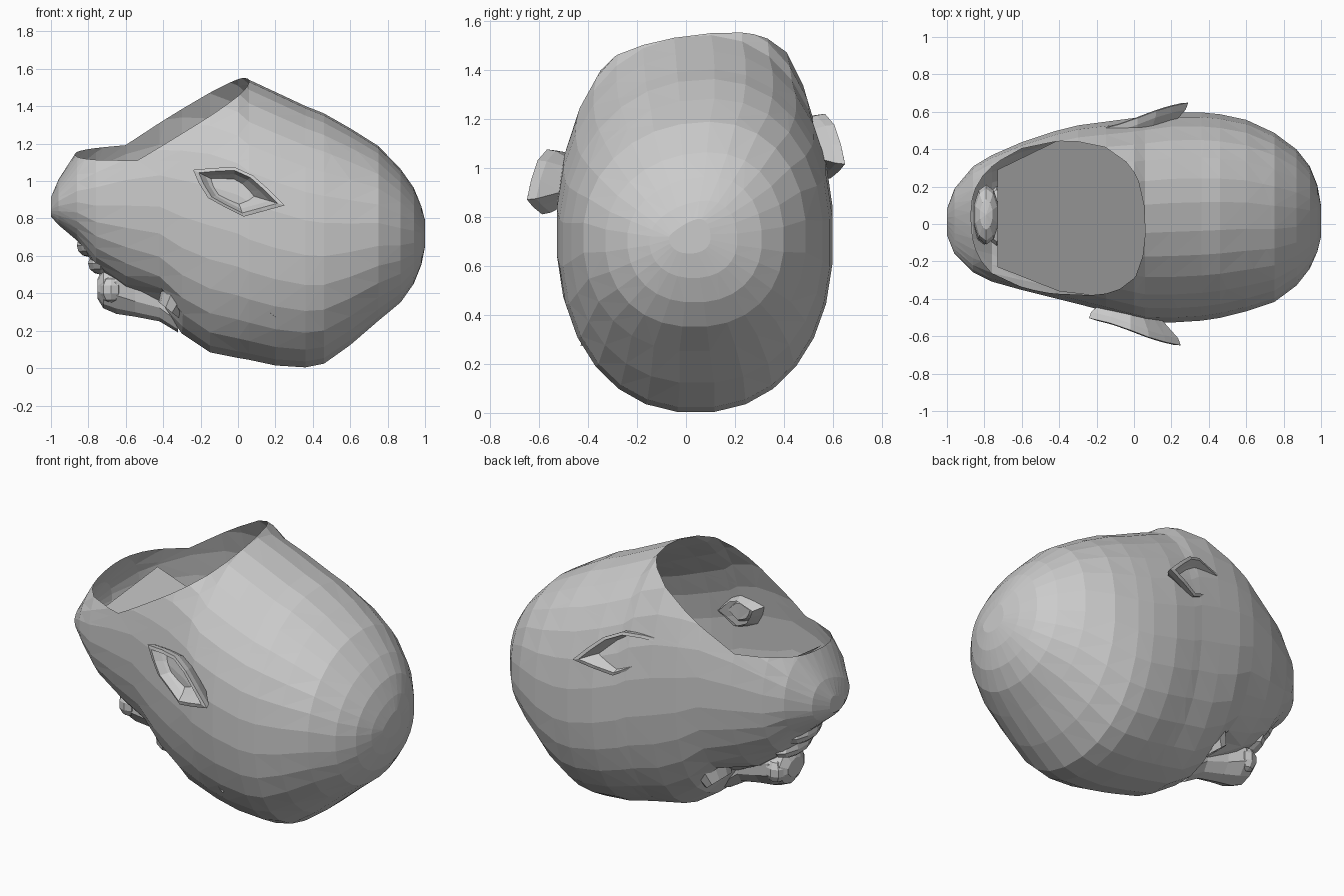
import bpy, bmesh, math
from mathutils import Vector

cube = bpy.data.objects.get("Cube")
if cube:
    bpy.data.objects.remove(cube)

grey = bpy.data.materials.new("plain_grey")
grey.use_nodes = True
grey.diffuse_color = (0.6, 0.6, 0.6, 1)
grey.node_tree.nodes["Principled BSDF"].inputs["Base Color"].default_value = (0.6, 0.6, 0.6, 1)


def finish(bm, name, normals=True):
    if normals:
        bmesh.ops.recalc_face_normals(bm, faces=bm.faces[:])
    mesh = bpy.data.meshes.new(name)
    bm.to_mesh(mesh)
    bm.free()
    mesh.materials.append(grey)
    obj = bpy.data.objects.new(name, mesh)
    bpy.context.collection.objects.link(obj)
    return obj


def bridge(bm, rings):
    for a, b in zip(rings, rings[1:]):
        for i in range(len(a)):
            j = (i + 1) % len(a)
            bm.faces.new((a[i], a[j], b[j], b[i]))


def loft(bm, stations, sides, power, roll=0.0):
    """Rounded cross-sections (x, z low, z high, y low, y high) joined along x."""
    rings = []
    for x, z0, z1, y0, y1 in stations:
        ring = []
        for i in range(sides):
            t = 2 * math.pi * (i + 0.5) / sides
            c, s = math.cos(t), math.sin(t)
            u = math.copysign(abs(c) ** (2 / power), c)
            v = math.copysign(abs(s) ** (2 / power), s)
            y = (y0 + y1) / 2 + u * (y1 - y0) / 2
            z = (z0 + z1) / 2 + v * (z1 - z0) / 2
            ring.append(bm.verts.new((x, y, z + roll * u * max(v, 0))))
        rings.append(ring)
    bridge(bm, rings)
    bm.faces.new(rings[0])
    bm.faces.new(rings[-1])


# Head shell, from chin to back of skull
HEAD = [
    (-1.00, .81, .90, -.06, .08),
    (-.96, .765, 1.00, -.16, .19),
    (-.86, .68, 1.16, -.26, .31),
    (-.76, .54, 1.30, -.31, .37),
    (-.60, .42, 1.46, -.355, .44),
    (-.42, .32, 1.58, -.40, .50),
    (-.30, .18, 1.64, -.43, .53),
    (-.15, .08, 1.66, -.47, .55),
    (.00, .05, 1.60, -.51, .57),
    (.06, .04, 1.54, -.525, .58),
    (.20, .01, 1.475, -.53, .60),
    (.36, .00, 1.40, -.52, .60),
    (.46, .02, 1.36, -.505, .59),
    (.60, .12, 1.28, -.47, .56),
    (.75, .25, 1.185, -.42, .49),
    (.87, .35, 1.06, -.33, .40),
    (.94, .45, .96, -.24, .31),
    (.98, .55, .86, -.15, .21),
    (1.00, .65, .78, -.07, .10),
]
bm = bmesh.new()
loft(bm, HEAD, 28, 2.2, roll=0.04)

# Open neck: remove what lies above two meeting planes
cuts = [(Vector((-.85, 0, 1.14)), Vector((-.03, -.11, 1))),
        (Vector((.03, .1, 1.535)), Vector((-.62, -.16, 1)))]
for point, normal in cuts:
    bmesh.ops.bisect_plane(bm, geom=bm.verts[:] + bm.edges[:] + bm.faces[:],
                           plane_co=point, plane_no=normal)
gone = [f for f in bm.faces if f.calc_center_median().x < .06 and
        all((f.calc_center_median() - p).dot(n) > 1e-4 for p, n in cuts)]
bmesh.ops.delete(bm, geom=gone, context='FACES')

# Shallow eye sockets pushed into the face
for v in bm.verts:
    for side in (-1, 1):
        d = (v.co - Vector((-.38, .05 + side * .17, .34))).length
        if d < .16:
            v.co += Vector((.04, 0, .06)) * (1 - d / .16)
bmesh.ops.triangulate(bm, faces=bm.faces[:])
finish(bm, "head_shell")

# Inner sheet sloping down from the chin, seen through the neck
bm = bmesh.new()
bm.faces.new([bm.verts.new((x, y, 1.06 - .8 * (x + .73) + .1 * y)) for x, y in
              ((-.73, -.23), (-.4, -.36), (.2, -.43), (.2, .49), (-.4, .45), (-.73, .29))])
finish(bm, "inner_sheet", normals=False)

# Nose
bm = bmesh.new()
loft(bm, [(-.75, .37, .48, -.04, .12), (-.72, .32, .54, -.08, .16),
          (-.65, .29, .56, -.09, .17), (-.55, .275, .50, -.06, .14),
          (-.42, .25, .45, -.04, .12), (-.32, .19, .35, -.05, .13)], 10, 1.8)
finish(bm, "nose")


def blob(name, centre, size, segments=10, rings=6):
    bm = bmesh.new()
    bmesh.ops.create_uvsphere(bm, u_segments=segments, v_segments=rings, radius=1)
    for v in bm.verts:
        v.co = Vector(centre) + Vector(a * b for a, b in zip(v.co, size))
    finish(bm, name)


# Lips, inner mouth, nostril wings and eyes
blob("upper_lip", (-.735, .045, .56), (.07, .16, .06))
blob("lower_lip", (-.80, .04, .655), (.065, .15, .06))
blob("mouth_cavity", (-.79, .05, .82), (.07, .16, .09))
for side, label in ((-1, "right"), (1, "left")):
    blob(label + "_nostril", (-.68, .04 + side * .09, .42), (.06, .05, .07), 8, 5)
    blob(label + "_eyeball", (-.35, .05 + side * .17, .37), (.06, .07, .06), 8, 6)
    # Eyelids as a low ring around the eyeball
    bm = bmesh.new()
    rings = []
    for grow, drop in ((1.3, -.05), (1.0, .02), (.7, .0)):
        ring = []
        for i in range(10):
            t = 2 * math.pi * i / 10
            a, b = .055 * grow * math.cos(t), .095 * grow * math.sin(t)
            ring.append(bm.verts.new((-.36 + a - drop * .5, .05 + side * .17 + b,
                                      .33 - a * .8 - drop)))
        rings.append(ring)
    bridge(bm, rings)
    finish(bm, label + "_eyelids")

# Ears: flaring pointed flaps with a folded rim and a hollow bowl
EAR = [(-.24, 1.06), (-.13, 1.07), (-.02, 1.075), (.08, 1.03), (.17, .95), (.25, .87),
       (.14, .84), (.03, .81), (-.07, .86), (-.16, .91), (-.21, .99)]
for side, label, lift, shift in ((-1, "right", 0, 0), (1, "left", .145, .04)):
    bm = bmesh.new()
    rings = []
    for grow, depth in ((.6, -.12), (.95, -.035), (1.0, 0), (.86, .005), (.7, -.04), (.4, -.09)):
        ring = []
        for x, z in EAR:
            px = -.02 + (x + .02) * grow
            pz = .95 + (z - .95) * grow
            flare = .575 + .42 * px - .5 * px * abs(px) + depth
            ring.append(bm.verts.new((px + shift, side * min(flare, .65), pz + lift)))
        rings.append(ring)
    bridge(bm, rings)
    bm.faces.new(rings[-1])
    bmesh.ops.triangulate(bm, faces=bm.faces[:])
    finish(bm, label + "_ear")
